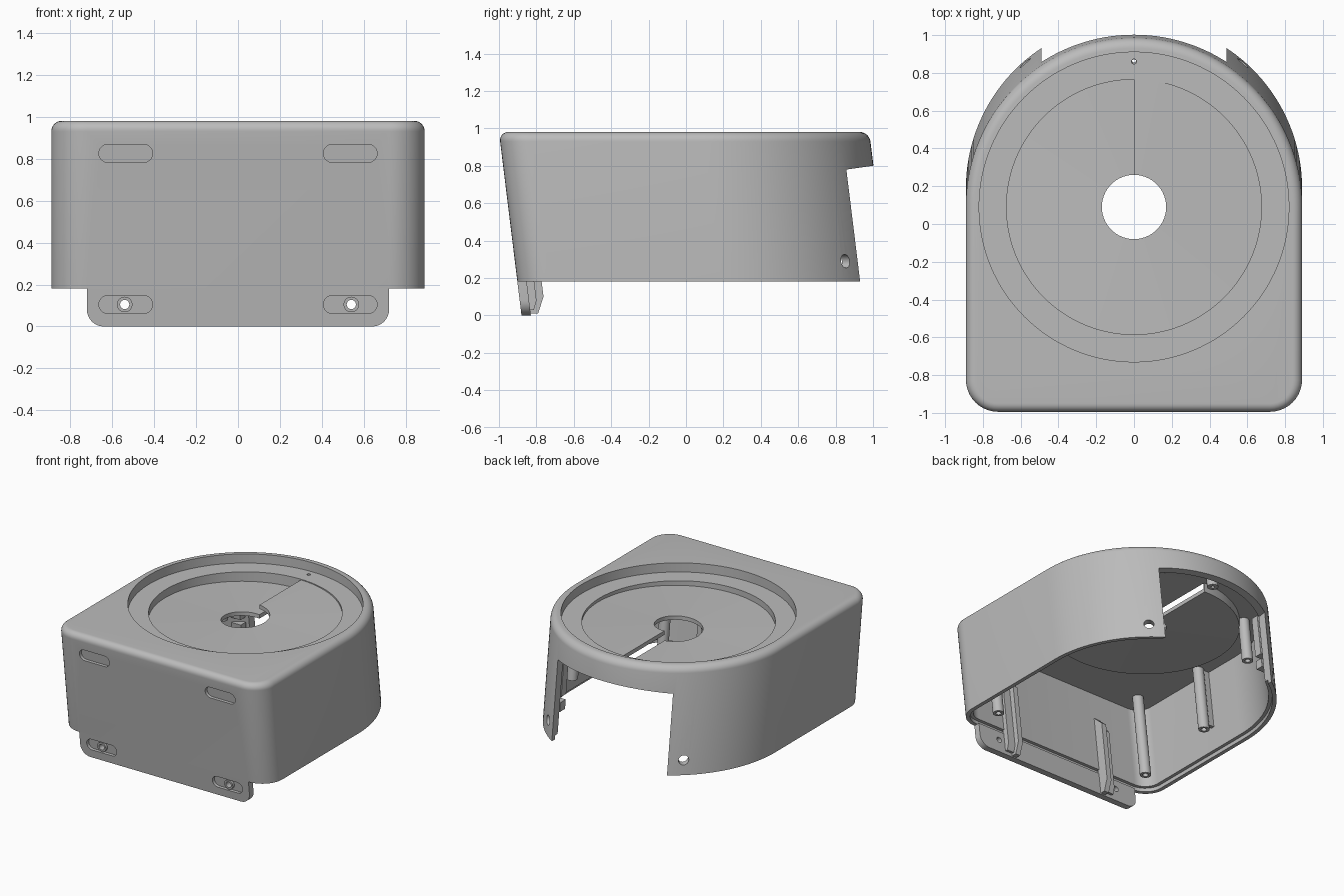
import bpy, bmesh, math
from mathutils import Vector

if "Cube" in bpy.data.objects:
    bpy.data.objects.remove(bpy.data.objects["Cube"])

grey = bpy.data.materials.new("plain_grey")
grey.use_nodes = True
colour = (0.5, 0.5, 0.5, 1)
grey.diffuse_color = colour
grey.node_tree.nodes["Principled BSDF"].inputs["Base Color"].default_value = colour

TOP, RIM, CY, R = 0.98, 0.18, 0.09, 0.89
WALL = 0.055


def loft(name, rings):
    """Closed solid through rings of equal point count."""
    bm = bmesh.new()
    loops = [[bm.verts.new(p) for p in ring] for ring in rings]
    n = len(loops[0])
    for a, b in zip(loops, loops[1:]):
        for i in range(n):
            bm.faces.new((a[i], a[(i + 1) % n], b[(i + 1) % n], b[i]))
    bm.faces.new(loops[0][::-1])
    bm.faces.new(loops[-1])
    bmesh.ops.recalc_face_normals(bm, faces=bm.faces)
    mesh = bpy.data.meshes.new(name)
    bm.to_mesh(mesh)
    bm.free()
    mesh.materials.append(grey)
    ob = bpy.data.objects.new(name, mesh)
    bpy.context.collection.objects.link(ob)
    return ob


def arc(cx, cy, r, a0, a1, n):
    angles = [math.radians(a0 + (a1 - a0) * i / n) for i in range(n + 1)]
    return [(cx + r * math.cos(a), cy + r * math.sin(a)) for a in angles]


def outline(inset, z):
    pts = arc(0, CY, R - inset, 0, 180, 72)
    pts += arc(-0.72, -0.83, 0.17 - inset, 180, 270, 10)
    pts += arc(0.72, -0.83, 0.17 - inset, 270, 360, 10)
    return [(x, y, z) for x, y in pts]


def prism_y(name, pts, y0, y1):
    return loft(name, [[(x, y, z) for x, z in pts] for y in (y0, y1)])


def prism_x(name, pts, x0, x1):
    return loft(name, [[(x, y, z) for y, z in pts] for x in (x0, x1)])


def rod(name, p, q, r, n=24):
    p, q = Vector(p), Vector(q)
    turn = (q - p).to_track_quat('Z', 'Y')
    ring = [turn @ Vector((x, y, 0)) for x, y in arc(0, 0, r, 0, 360, n)[:-1]]
    return loft(name, [[c + v for v in ring] for c in (p, q)])


def cut(ob, cutter):
    mod = ob.modifiers.new("cut", 'BOOLEAN')
    mod.operation, mod.solver, mod.object = 'DIFFERENCE', 'EXACT', cutter
    bpy.context.view_layer.objects.active = ob
    bpy.ops.object.modifier_apply(modifier=mod.name)
    bpy.data.objects.remove(cutter)


def lean(ob):
    """The walls lean towards the front as they rise."""
    for v in ob.data.vertices:
        v.co.y += 0.123 * (TOP - v.co.z)
    return ob


def tube(name, p, q, r, bore):
    ob = rod(name, p, q, r)
    d = (Vector(q) - Vector(p)) * 0.1
    cut(ob, rod("bore", Vector(p) - d, Vector(q) + d, bore))
    return ob


def slot(x, z):
    pts = arc(x + 0.085, z, 0.043, -90, 90, 12) + arc(x - 0.085, z, 0.043, 90, 270, 12)
    return prism_y("slot_cutter", pts, -1.1, -0.975)


# Main shell: rounded top edge, hollow inside with a stepped lower lip
fillet = [(0.05 - x, TOP - 0.05 + z) for x, z in arc(0, 0, 0.05, 0, 90, 8)]
shell = loft("housing_shell", [outline(0, RIM)] + [outline(i, z) for i, z in fillet])
cut(shell, loft("cavity", [outline(0.03, RIM - 0.1), outline(0.03, RIM + 0.03),
                           outline(WALL, RIM + 0.03), outline(WALL, 0.87)]))

# Front tab below the rim
tab = prism_y("front_tab", [(0.72, RIM), (-0.72, RIM)] + arc(-0.64, 0.08, 0.08, 180, 270, 8)
              + arc(0.64, 0.08, 0.08, 270, 360, 8), -1.0, -0.95)

# Slots in the front, screw holes in the tab and screw holes near the back opening
for s in (-1, 1):
    cut(shell, slot(s * 0.535, 0.825))
    cut(tab, slot(s * 0.535, 0.105))
    cut(tab, rod("hole", (s * 0.54, -1.1, 0.105), (s * 0.54, -0.8, 0.105), 0.022))
    lean(tube("screw_collar", (s * 0.54, -0.995, 0.105), (s * 0.54, -0.96, 0.105), 0.037, 0.022))
    cut(shell, rod("hole", (s * 0.45, CY + 0.53, 0.29), (s * 0.7, CY + 0.82, 0.29), 0.036))
lean(shell)
lean(tab)

# Back opening, then the round recess in the top
cut(shell, prism_x("opening", [(0.6, -0.2), (1.4, -0.2), (1.4, 0.857), (0.6, 0.743)], -0.49, 0.49))
cut(shell, rod("recess", (0, CY, 0.91), (0, CY, 1.2), 0.82, 128))
cut(shell, rod("well", (0, CY, 0.7), (0, CY, 1.2), 0.675, 128))
cut(shell, rod("pin_hole", (0, 0.86, 0.7), (0, 0.86, 1.2), 0.013))


# Spiral floor falling clockwise from the seam, with its outer collar
def spiral(name, r0, r1, top):
    rings = []
    for i in range(129):
        t = i / 128
        a = math.pi / 2 - 2 * math.pi * t
        z = 0.905 - 0.075 * t
        hi = top or z
        rings.append([(r * math.cos(a), CY + r * math.sin(a), h)
                      for r, h in ((r0, z - 0.03), (r1, z - 0.03), (r1, hi), (r0, hi))])
    return loft(name, rings)


spiral("spiral_floor", 0.17, 0.676, None)
spiral("spiral_collar", 0.675, 0.69, 0.908)

# Inside: screw posts, wall fins, front rails and clips, mirrored left and right
for s in (-1, 1):
    for x, y, z in ((0.68, -0.78, 0.2), (0.75, -0.2, 0.35), (0.55, 0.54, 0.52)):
        lean(tube("screw_post", (s * x, y, z), (s * x, y, 0.88), 0.04, 0.02))
    lean(prism_y("post_fin", [(s * x, z) for x, z in
                              ((0.77, 0.4), (0.85, 0.4), (0.85, 0.88), (0.77, 0.88))], -0.215, -0.185))
    lean(prism_x("front_rail", [(-0.96, 0.01), (-0.91, 0.01), (-0.87, 0.1), (-0.87, 0.58),
                                (-0.95, 0.66)], s * 0.39, s * 0.43))
    lean(prism_x("rail_base", [(-0.96, 0.03), (-0.93, 0.03), (-0.91, 0.08), (-0.91, 0.56),
                               (-0.95, 0.6)], s * 0.42, s * 0.49))
    for z0, z1 in ((0.36, 0.43), (0.47, 0.8)):
        lean(prism_x("edge_clip", [(0.68, z0), (0.74, z0), (0.74, z1), (0.68, z1)],
                     s * 0.5, s * 0.58))
lean(tube("pin_boss", (0, 0.846, 0.8), (0, 0.846, 0.88), 0.04, 0.013))

# Smooth the curved parts, keep hard edges
for ob in bpy.context.collection.objects:
    if ob.type == 'MESH' and grey.name in ob.data.materials:
        ob.select_set(True)
        bpy.context.view_layer.objects.active = ob
bpy.ops.object.shade_smooth_by_angle(angle=math.radians(30))
